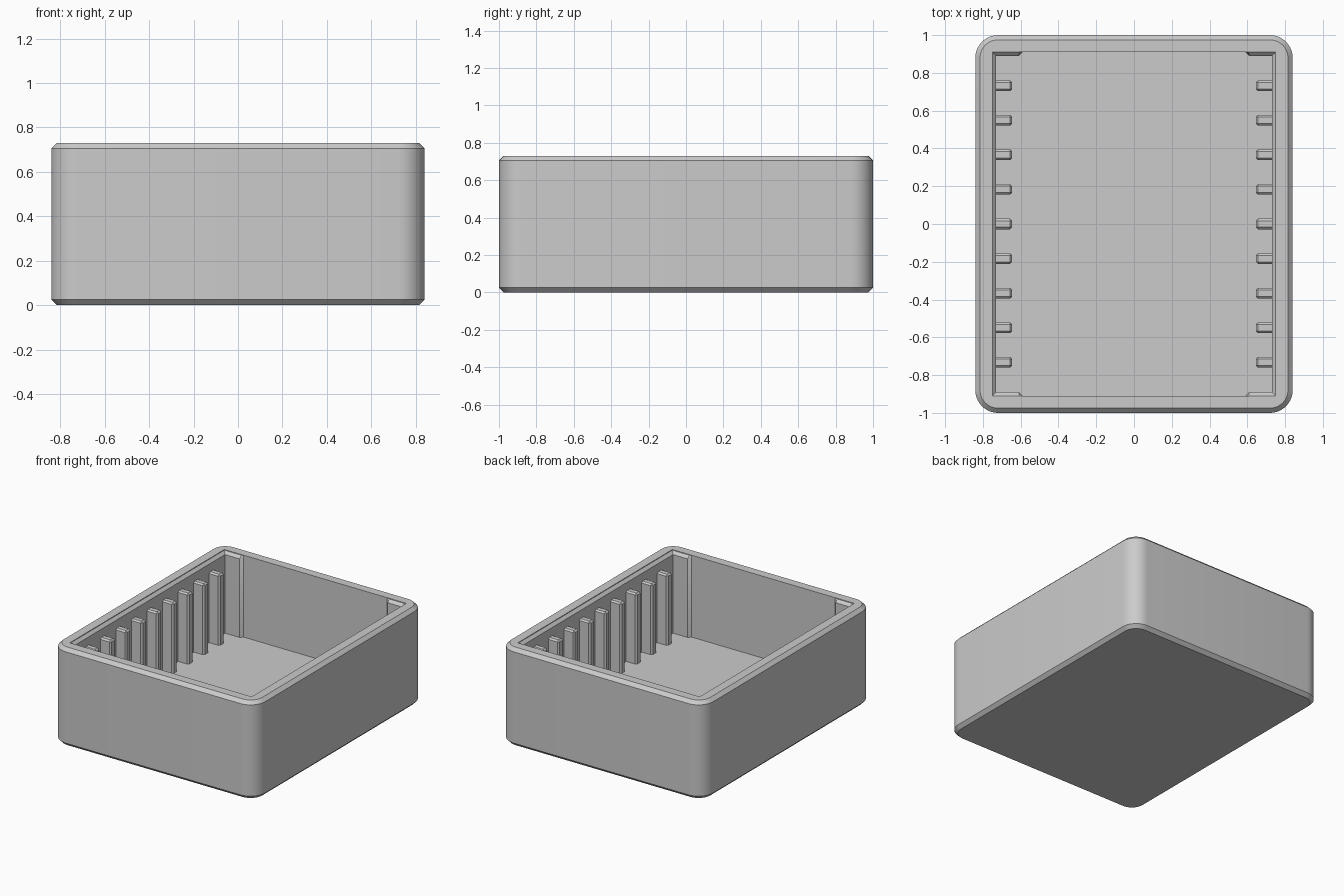
import bpy
import bmesh
import math

if "Cube" in bpy.data.objects:
    bpy.data.objects.remove(bpy.data.objects["Cube"])

grey = bpy.data.materials.new("plain_grey")
grey.use_nodes = True
colour = (0.6, 0.6, 0.6, 1)
grey.diffuse_color = colour
grey.node_tree.nodes["Principled BSDF"].inputs["Base Color"].default_value = colour


def finish(name, bm):
    bmesh.ops.recalc_face_normals(bm, faces=bm.faces)
    mesh = bpy.data.meshes.new(name)
    bm.to_mesh(mesh)
    bm.free()
    mesh.materials.append(grey)
    obj = bpy.data.objects.new(name, mesh)
    bpy.context.collection.objects.link(obj)
    return obj


def loft(name, sections):
    """Closed solid through (outline, height) sections with equal point counts."""
    bm = bmesh.new()
    rings = [[bm.verts.new((x, y, z)) for x, y in pts] for pts, z in sections]
    for low, high in zip(rings, rings[1:]):
        for i in range(len(low)):
            bm.faces.new((low[i - 1], low[i], high[i], high[i - 1]))
    bm.faces.new(rings[0])
    bm.faces.new(rings[-1])
    return finish(name, bm)


def rounded_outline(inset, half_x=0.84, half_y=1.0, radius=0.12, steps=10):
    r = radius - inset
    centres = ((1, 1), (-1, 1), (-1, -1), (1, -1))
    pts = []
    for q, (sx, sy) in enumerate(centres):
        for k in range(steps + 1):
            a = math.pi / 2 * (q + k / steps)
            pts.append((sx * (half_x - radius) + r * math.cos(a),
                        sy * (half_y - radius) + r * math.sin(a)))
    return pts


def four_way(corner):
    """Mirror the outline of one corner into all four quadrants."""
    back = corner[::-1]
    return (corner + [(-x, y) for x, y in back]
            + [(-x, -y) for x, y in corner] + [(x, -y) for x, y in back])


HEIGHT, CHAMFER, FLOOR = 0.73, 0.025, 0.12

# Outer body with rounded corners and chamfered top and bottom
small, full = rounded_outline(CHAMFER), rounded_outline(0)
body = loft("box_body", [(small, 0), (full, CHAMFER),
                         (full, HEIGHT - CHAMFER), (small, HEIGHT)])

# Cavity with thickened side walls, corner pads and a sloped lip
lower = four_way([(0.73, 0.89), (0.61, 0.89), (0.59, 0.91)])
upper = four_way([(0.75, 0.91), (0.61, 0.91), (0.59, 0.91)])
cavity = loft("cavity_cutter", [(lower, FLOOR), (lower, HEIGHT - 0.025),
                                (upper, HEIGHT - 0.005), (upper, HEIGHT + 0.1)])
cavity.hide_render = True
cut = body.modifiers.new("cavity", "BOOLEAN")
cut.operation = "DIFFERENCE"
cut.solver = "EXACT"
cut.object = cavity
bpy.context.view_layer.objects.active = body
body.select_set(True)
bpy.ops.object.modifier_apply(modifier=cut.name)
bpy.data.objects.remove(cavity)
bpy.ops.object.shade_smooth_by_angle(angle=math.radians(30))

# Divider ribs along both side walls
RIB_TOP, RIB_IN, RIB_OUT = 0.645, 0.645, 0.76
for side, label in ((1, "left"), (-1, "right")):
    for n in range(9):
        bm = bmesh.new()
        bmesh.ops.create_cube(bm, size=1)
        bmesh.ops.scale(bm, verts=bm.verts,
                        vec=(RIB_OUT - RIB_IN, 0.056, RIB_TOP - FLOOR + 0.03))
        bmesh.ops.translate(bm, verts=bm.verts,
                            vec=(side * (RIB_IN + RIB_OUT) / 2, (n - 4) * 0.183,
                                 (RIB_TOP + FLOOR - 0.03) / 2))
        bmesh.ops.bevel(bm, geom=bm.edges[:], offset=0.011, segments=1,
                        affect="EDGES")
        finish(f"{label}_rib_{n + 1}", bm)
